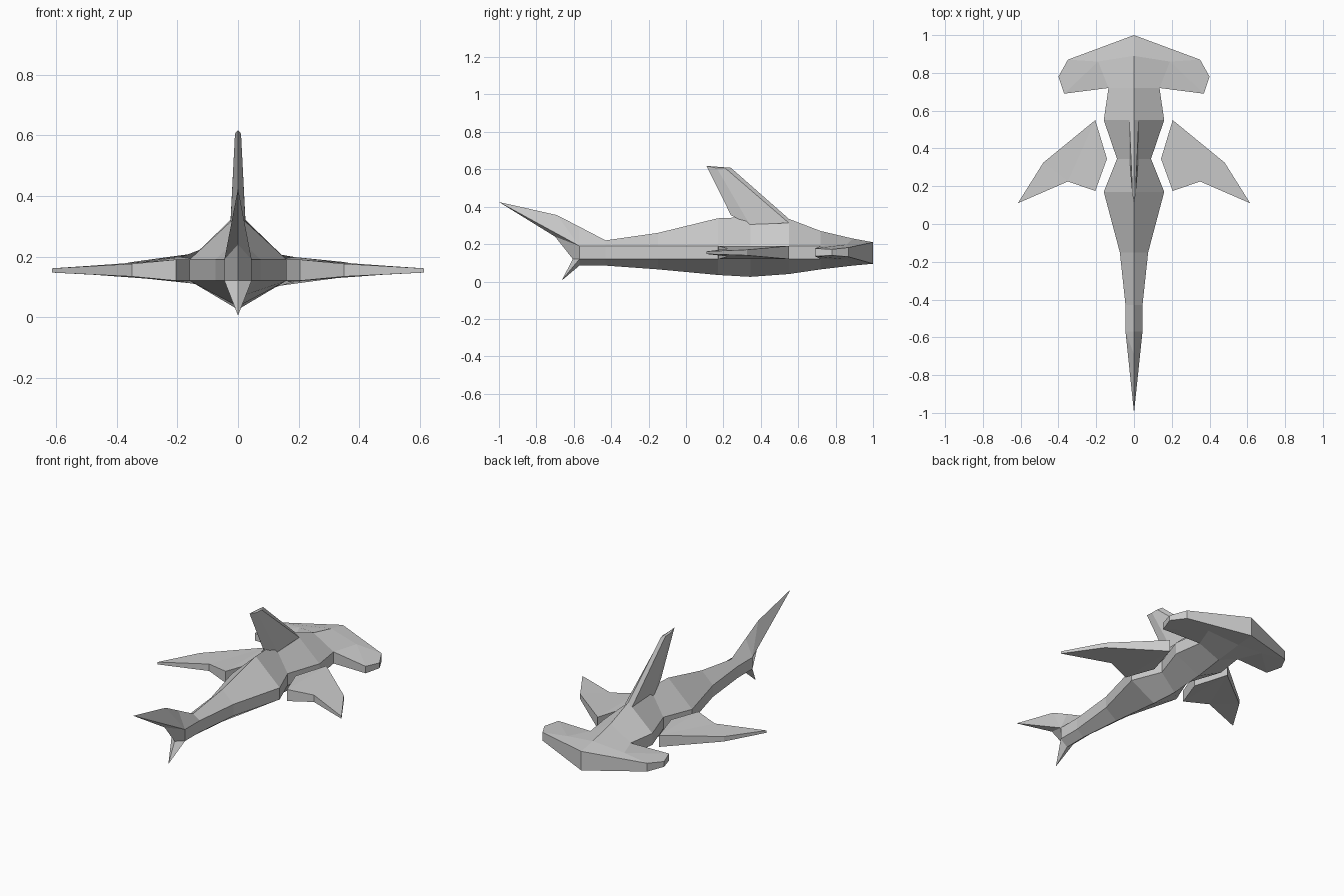
import bpy, bmesh

if "Cube" in bpy.data.objects:
    bpy.data.objects.remove(bpy.data.objects["Cube"])

SIDE_TOP, SIDE_LOW = 0.19, 0.12


def build(name, verts, faces):
    """Make a flat-shaded mesh from its +x half, mirrored across x = 0."""
    bm = bmesh.new()
    for s in (1, -1):
        vs = [bm.verts.new((s * x, y, z)) for x, y, z in verts]
        for f in faces:
            bm.faces.new([vs[i] for i in (f if s == 1 else f[::-1])])
    bmesh.ops.remove_doubles(bm, verts=bm.verts, dist=1e-5)
    bmesh.ops.recalc_face_normals(bm, faces=bm.faces)
    mesh = bpy.data.meshes.new(name)
    bm.to_mesh(mesh)
    bm.free()
    obj = bpy.data.objects.new(name, mesh)
    bpy.context.collection.objects.link(obj)
    return obj


def plate(name, outline, caps, rim):
    """Slab from (x, y, z_low, z_high) points, with cap faces and rim edges."""
    n = len(outline)
    verts = [(x, y, hi) for x, y, lo, hi in outline]
    verts += [(x, y, lo) for x, y, lo, hi in outline]
    faces = [list(c) for c in caps] + [[i + n for i in c][::-1] for c in caps]
    faces += [[b, a, a + n, b + n] for a, b in zip(rim, rim[1:])]
    build(name, verts, faces)


# Body: sections of (y, half width, ridge height, belly height)
sections = [
    (0.72, 0.135, 0.27, 0.065), (0.55, 0.16, 0.335, 0.04),
    (0.345, 0.09, 0.345, 0.025), (0.17, 0.16, 0.338, 0.035),
    (-0.15, 0.075, 0.26, 0.065), (-0.43, 0.045, 0.22, 0.085),
    (-0.57, 0.045, 0.293, 0.085)]
verts, faces = [], []
for y, w, top, low in sections:
    verts += [(0, y, top), (w, y, SIDE_TOP), (w, y, SIDE_LOW), (0, y, low)]
for i in range(len(sections) - 1):
    for k in range(3):
        a = i * 4 + k
        faces.append([a, a + 1, a + 5, a + 4])
build("body", verts, faces)

# Hammer-shaped head
plate("head", [
    (0, 1.0, 0.095, 0.21), (0, 0.89, 0.085, 0.23), (0, 0.72, 0.065, 0.27),
    (0.135, 0.72, SIDE_LOW, SIDE_TOP), (0.37, 0.69, 0.135, 0.177),
    (0.40, 0.78, 0.14, 0.172), (0.35, 0.87, 0.132, 0.182),
    (0.19, 0.86, 0.117, 0.198)],
    [(0, 1, 7, 6), (1, 2, 3, 7), (7, 3, 4), (7, 4, 5, 6)],
    [3, 4, 5, 6, 0])

# Tail with a long upper lobe and a small lower lobe
build("tail", [
    (0, -0.57, 0.293), (0.045, -0.57, SIDE_TOP), (0.045, -0.57, SIDE_LOW),
    (0, -0.57, 0.085), (0, -0.69, 0.355), (0, -1.0, 0.425),
    (0, -0.70, 0.24), (0, -0.605, 0.12), (0, -0.665, 0.005)],
    [(0, 1, 4), (4, 1, 5), (1, 6, 5), (1, 2, 7, 6), (2, 8, 7), (2, 3, 8)])

# Pair of pectoral fins, standing free of the body
plate("pectoral_fins", [
    (0.205, 0.55, SIDE_LOW, SIDE_TOP), (0.143, 0.345, SIDE_LOW, SIDE_TOP),
    (0.205, 0.175, SIDE_LOW, SIDE_TOP), (0.35, 0.225, 0.134, 0.176),
    (0.615, 0.11, 0.147, 0.161), (0.48, 0.325, 0.14, 0.17)],
    [(0, 1, 2), (0, 2, 3), (0, 3, 5), (3, 4, 5)],
    [0, 1, 2, 3, 4, 5, 0])

# Dorsal fin
build("dorsal_fin", [
    (0, 0.55, 0.335), (0.025, 0.55, 0.313), (0.025, 0.34, 0.305),
    (0, 0.24, 0.355),
    (0, 0.24, 0.608), (0.01, 0.21, 0.606), (0.01, 0.165, 0.606),
    (0, 0.11, 0.618)],
    [(0, 1, 5, 4), (1, 2, 6, 5), (2, 3, 7, 6), (4, 5, 6, 7)])
